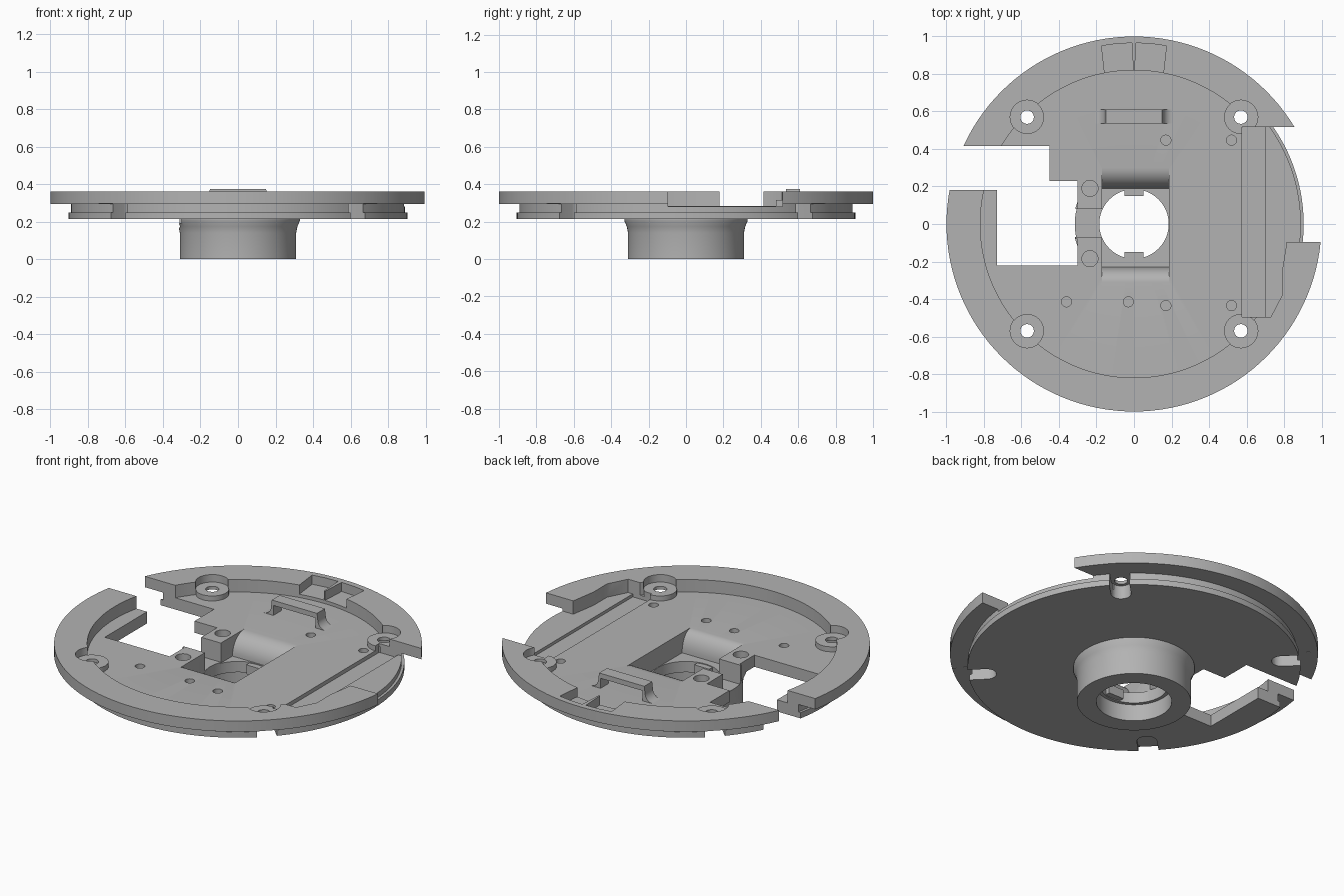
import bpy, bmesh, math
from mathutils import Matrix

if "Cube" in bpy.data.objects:
    bpy.data.objects.remove(bpy.data.objects["Cube"])

grey = bpy.data.materials.new("plain grey")
grey.diffuse_color = (0.45, 0.45, 0.45, 1)
grey.use_nodes = True
grey.node_tree.nodes["Principled BSDF"].inputs["Base Color"].default_value = grey.diffuse_color


def make(name, bm):
    bmesh.ops.recalc_face_normals(bm, faces=bm.faces)
    me = bpy.data.meshes.new(name)
    bm.to_mesh(me)
    bm.free()
    ob = bpy.data.objects.new(name, me)
    me.materials.append(grey)
    bpy.context.collection.objects.link(ob)
    return ob


def prism(name, pts, lo, hi, axis="Z"):
    """Extrude an outline along z, or along x (pts are y,z) or y (pts are x,z)."""
    place = {"Z": lambda a, b, h: (a, b, h),
             "X": lambda a, b, h: (h, a, b),
             "Y": lambda a, b, h: (a, h, b)}[axis]
    bm = bmesh.new()
    low = [bm.verts.new(place(a, b, lo)) for a, b in pts]
    top = [bm.verts.new(place(a, b, hi)) for a, b in pts]
    bm.faces.new(low)
    bm.faces.new(top)
    for i in range(len(pts)):
        j = (i + 1) % len(pts)
        bm.faces.new((low[i], low[j], top[j], top[i]))
    return make(name, bm)


def box(name, x0, x1, y0, y1, z0, z1):
    return prism(name, [(x0, y0), (x1, y0), (x1, y1), (x0, y1)], z0, z1)


def disc(name, x, y, r, z0, z1, n=32):
    pts = [(x + r * math.cos(2 * math.pi * i / n), y + r * math.sin(2 * math.pi * i / n))
           for i in range(n)]
    return prism(name, pts, z0, z1)


def lathe(name, prof, n=128):
    bm = bmesh.new()
    rings = []
    for i in range(n):
        a = 2 * math.pi * i / n
        rings.append([bm.verts.new((r * math.cos(a), r * math.sin(a), z)) for r, z in prof])
    m = len(prof)
    for i in range(n):
        p, q = rings[i], rings[(i + 1) % n]
        for k in range(m):
            bm.faces.new((p[k], q[k], q[(k + 1) % m], p[(k + 1) % m]))
    return make(name, bm)


def combine(target, tool, op="DIFFERENCE"):
    mod = target.modifiers.new("bool", "BOOLEAN")
    mod.operation = op
    mod.solver = "EXACT"
    mod.object = tool
    bpy.context.view_layer.objects.active = target
    bpy.ops.object.modifier_apply(modifier=mod.name)
    bpy.data.objects.remove(tool)


# Turned base plate: hub, stepped edge, flange and sunken floor
plate = lathe("base_plate", [
    (0.205, 0), (0.31, 0), (0.31, 0.14), (0.317, 0.175), (0.33, 0.205), (0.33, 0.215),
    (0.905, 0.215), (0.905, 0.25), (0.89, 0.25), (0.89, 0.295), (1, 0.295), (1, 0.36),
    (0.82, 0.36), (0.82, 0.285), (0.185, 0.285), (0.185, 0.10), (0.205, 0.10)])

# Screw bosses, counterbored into the rim
corners = [(sx * 0.57, sy * 0.57) for sx in (-1, 1) for sy in (-1, 1)]
for x, y in corners:
    combine(plate, disc("boss", x, y, 0.09, 0.25, 0.315), "UNION")
    combine(plate, disc("counterbore", x, y, 0.0905, 0.315, 0.5))

# Stepped opening on the left, through the whole plate
combine(plate, prism("left_opening", [
    (-1.2, 0.18), (-0.73, 0.18), (-0.73, -0.22), (-0.30, -0.22), (-0.30, -0.08),
    (-0.312, -0.08), (-0.312, 0.08), (-0.30, 0.08), (-0.30, 0.23), (-0.45, 0.23),
    (-0.45, 0.415), (-1.2, 0.415)], 0.19, 0.5))

# Gap in the rim on the right, with a long groove in its floor
combine(plate, prism("right_gap", [
    (0.575, -0.495), (0.73, -0.495), (0.79, -0.38), (0.79, -0.25), (0.815, -0.095),
    (1.2, -0.095), (1.2, 0.517), (0.575, 0.517)], 0.28, 0.5))
combine(plate, box("groove", 0.575, 0.70, -0.495, 0.517, 0.262, 0.4))

# Screw holes and rounded slots under the flange
for x, y in corners:
    combine(plate, disc("screw_hole", x, y, 0.036, 0.1, 0.5, 24))
    a = math.atan2(y, x)
    pts = [(1.1, -0.055), (1.1, 0.055)]
    for i in range(13):
        t = math.pi / 2 + math.pi * i / 12
        pts.append((0.806 + 0.055 * math.cos(t), 0.055 * math.sin(t)))
    slot = prism("slot", pts, 0.1, 0.296)
    slot.data.transform(Matrix.Rotation(a, 4, "Z"))
    combine(plate, slot)

# Rounded scoop leading into the hub bore
arc = [math.pi / 2 * i / 10 for i in range(11)]
scoop = [(0.30 - 0.11 * math.sin(t), 0.165 + 0.12 * math.cos(t)) for t in arc]
scoop += [(-0.31 + 0.08 * math.sin(t), 0.165 + 0.12 * math.cos(t)) for t in reversed(arc)]
scoop += [(-0.31, 0.4), (0.30, 0.4)]
combine(plate, prism("scoop", scoop, -0.17, 0.187, "X"))

# Channel from the bore to the left opening
combine(plate, box("channel", -0.4, -0.14, -0.07, 0.08, 0.17, 0.5))

# Blind holes in the floor
for y in (-0.185, 0.19):
    combine(plate, disc("post_hole", -0.235, y, 0.043, 0.235, 0.4, 24))
for x, y in [(0.17, 0.447), (0.52, 0.447), (-0.36, -0.415), (-0.03, -0.415),
             (0.17, -0.435), (0.52, -0.435)]:
    combine(plate, disc("pin_hole", x, y, 0.027, 0.245, 0.4, 20))

# Twin pockets in the back rim
for s in (-1, 1):
    combine(plate, prism("rim_pocket", [
        (s * 0.002, 0.79), (s * 0.155, 0.79), (s * 0.173, 0.95), (s * 0.09, 0.962),
        (s * 0.012, 0.965)], 0.305, 0.5))

# Bridge with flared feet
right = [(0.205 - 0.05 * math.sin(t), 0.335 - 0.05 * math.cos(t)) for t in arc]
right += [(0.15, 0.375)]
inner = [(0.14, 0.345), (0.14, 0.28)]
outline = ([(0.205, 0.28)] + right + [(-x, z) for x, z in reversed(right)] +
           [(-0.205, 0.28)] + [(-x, z) for x, z in reversed(inner)] + inner)
bridge = prism("bridge", outline, 0.535, 0.61, "Y")

# Small locking tabs inside the bore
tabs = [box("bore_tab", -0.05, 0.05, min(s * 0.15, s * 0.195), max(s * 0.15, s * 0.195),
            0.105, 0.16) for s in (-1, 1)]

for ob in [plate, bridge] + tabs:
    bpy.ops.object.select_all(action="DESELECT")
    ob.select_set(True)
    bpy.context.view_layer.objects.active = ob
    bpy.ops.object.shade_smooth_by_angle(angle=math.radians(30))
